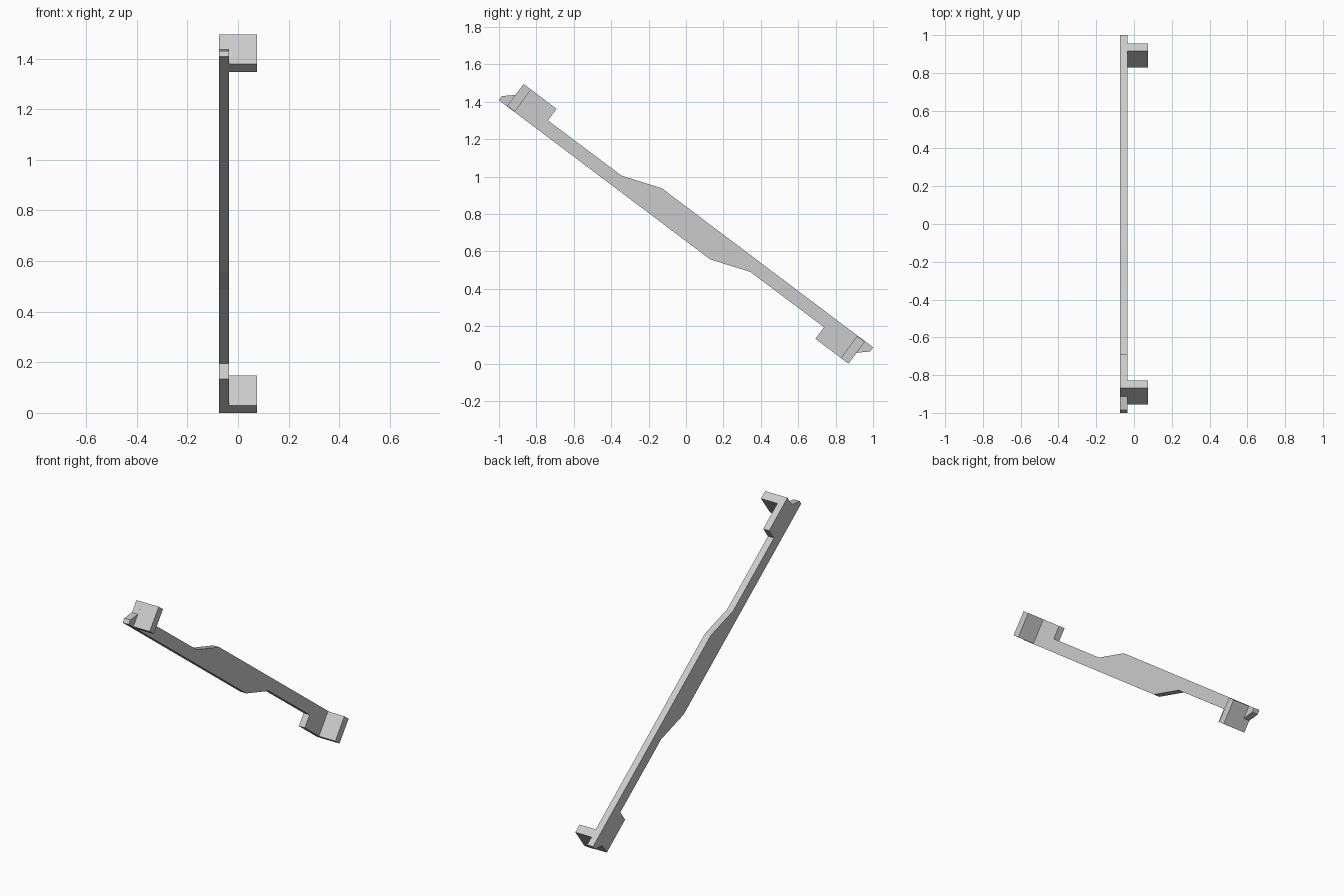
import bpy, bmesh

if "Cube" in bpy.data.objects:
    bpy.data.objects.remove(bpy.data.objects["Cube"])

CENTRE_Z = 0.7475


def opposite(points):
    """Half-turn about the model centre in the YZ plane."""
    return [(-y, 2 * CENTRE_Z - z) for y, z in points]


def prism(name, profile, x0, x1):
    """Extrude a YZ profile along x."""
    bm = bmesh.new()
    face = bm.faces.new([bm.verts.new((x0, y, z)) for y, z in profile])
    ext = bmesh.ops.extrude_face_region(bm, geom=[face])
    verts = [g for g in ext["geom"] if isinstance(g, bmesh.types.BMVert)]
    bmesh.ops.translate(bm, verts=verts, vec=(x1 - x0, 0, 0))
    bmesh.ops.recalc_face_normals(bm, faces=bm.faces[:])
    mesh = bpy.data.meshes.new(name)
    bm.to_mesh(mesh)
    bm.free()
    obj = bpy.data.objects.new(name, mesh)
    bpy.context.collection.objects.link(obj)
    return obj


# Thin slanted bar: upper tip, end block, waist swelling, then its half-turn
half = [(-1.0, 1.408), (-0.985, 1.430), (-0.912, 1.437), (-0.868, 1.495),
        (-0.692, 1.362), (-0.738, 1.300), (-0.345, 1.005), (-0.130, 0.938)]
prism("slanted_bar", half + opposite(half), -0.075, -0.035)

# Flanges standing square to the bar at each end
flange = [(-0.868, 1.495), (-0.828, 1.465), (-0.915, 1.347), (-0.956, 1.378)]
prism("upper_flange", flange, -0.035, 0.075)
prism("lower_flange", opposite(flange), -0.035, 0.075)
